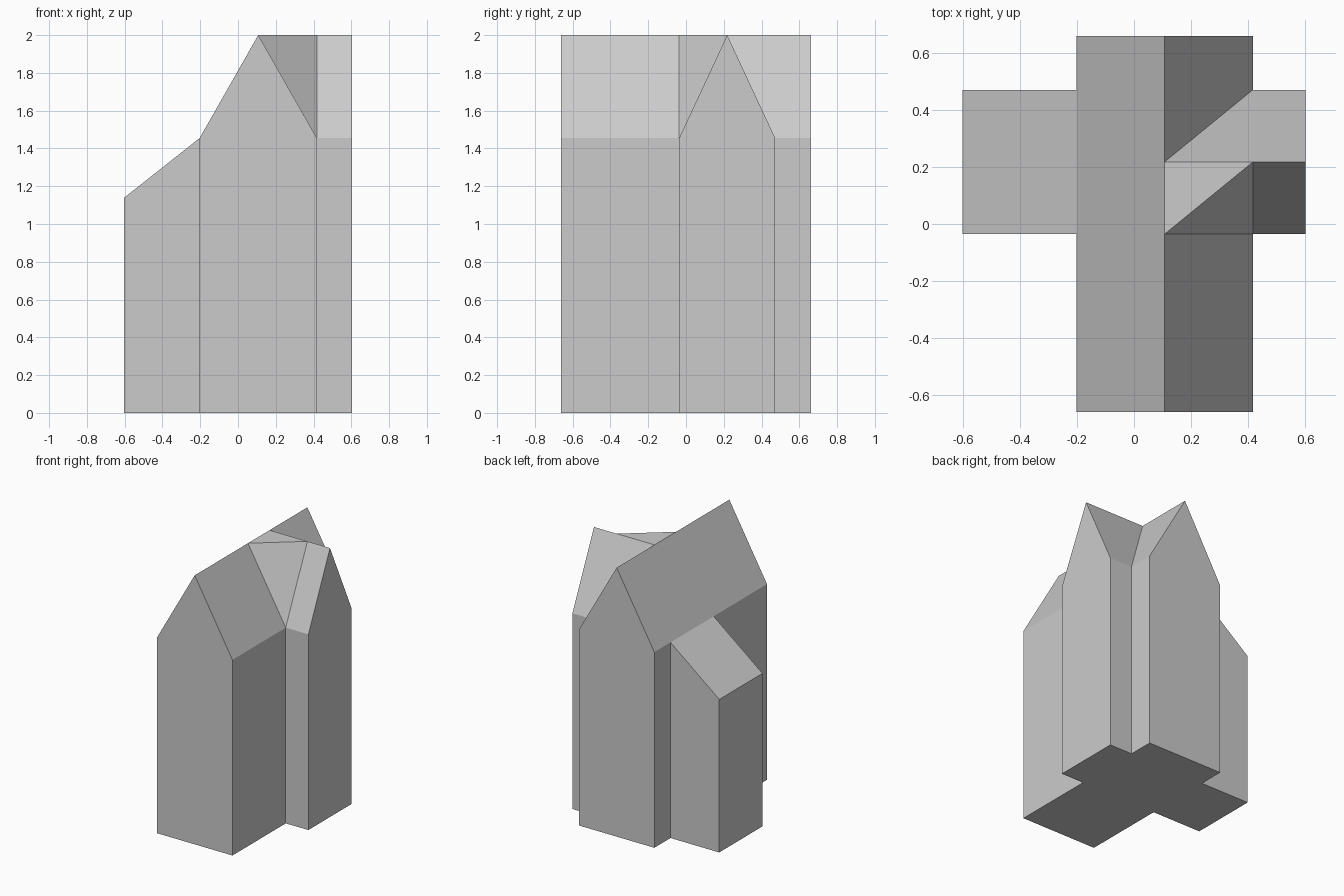
import bpy, bmesh
from mathutils import Vector

if "Cube" in bpy.data.objects:
    bpy.data.objects.remove(bpy.data.objects["Cube"])

EAVE, TOP = 1.455, 2.0
XL, XM, XR, XE = -0.203, 0.107, 0.418, 0.604      # hall left, ridge, right, outer end
Y0, YF, YM, YB = 0.662, -0.036, 0.218, 0.472      # hall half length, wing front, ridge, back


def finish(name, bm):
    bmesh.ops.remove_doubles(bm, verts=bm.verts, dist=1e-5)
    me = bpy.data.meshes.new(name)
    bm.to_mesh(me)
    bm.free()
    ob = bpy.data.objects.new(name, me)
    bpy.context.collection.objects.link(ob)
    return ob


def loft(bm, profile, stations, axis, skip=None, caps=(True, True)):
    """Sweep a (side, z) profile along x or y; skip(edge, span) leaves openings."""
    def point(p, s):
        return (s, p[0], p[1]) if axis == 'x' else (p[0], s, p[1])
    rings = [[bm.verts.new(point(p, s)) for p in profile] for s in stations]
    n = len(profile)
    mid = sum((v.co for r in rings for v in r), Vector()) / (n * len(rings))
    faces = []
    for k in range(len(rings) - 1):
        for i in range(n):
            if not (skip and skip(i, k)):
                j = (i + 1) % n
                faces.append(bm.faces.new((rings[k][i], rings[k][j], rings[k + 1][j], rings[k + 1][i])))
    for ring, wanted in ((rings[0], caps[0]), (rings[-1], caps[1])):
        if wanted:
            faces.append(bm.faces.new(ring))
    # shapes are convex, so point every face away from the middle
    for f in faces:
        f.normal_update()
        if f.normal.dot(f.calc_center_median() - mid) < 0:
            f.normal_flip()


# main hall: gabled, open where the two wings join
bm = bmesh.new()
gable = [(XL, 0), (XR, 0), (XR, EAVE), (XM, TOP), (XL, EAVE)]
loft(bm, gable, [-Y0, YF, YB, Y0], 'y', skip=lambda i, k: k == 1 and i in (1, 2, 4))
finish("main_hall", bm)

# right wing: gable facing +x
bm = bmesh.new()
wing = [(YF, 0), (YB, 0), (YB, EAVE), (YM, TOP), (YF, EAVE)]
loft(bm, wing, [XR, XE], 'x', caps=(False, True))
finish("right_wing", bm)

# left lean-to with a single sloping roof
bm = bmesh.new()
lean = [(-XE, 0), (XL, 0), (XL, EAVE), (-XE, 1.138)]
loft(bm, lean, [YF, YB], 'y', skip=lambda i, k: i == 1)
finish("left_lean_to", bm)

# folded roof panels joining the wing ridge to the hall ridge
bm = bmesh.new()
a, d, f = [bm.verts.new((XM, y, TOP)) for y in (YF, YM, YB)]
b, c, e = [bm.verts.new((XR, y, z)) for y, z in ((YF, EAVE), (YM, TOP), (YB, EAVE))]
for tri in ((a, b, c), (a, c, d), (d, c, e), (d, e, f)):
    face = bm.faces.new(tri)
    face.normal_update()
    if face.normal.z < 0:
        face.normal_flip()
finish("roof_junction", bm)
